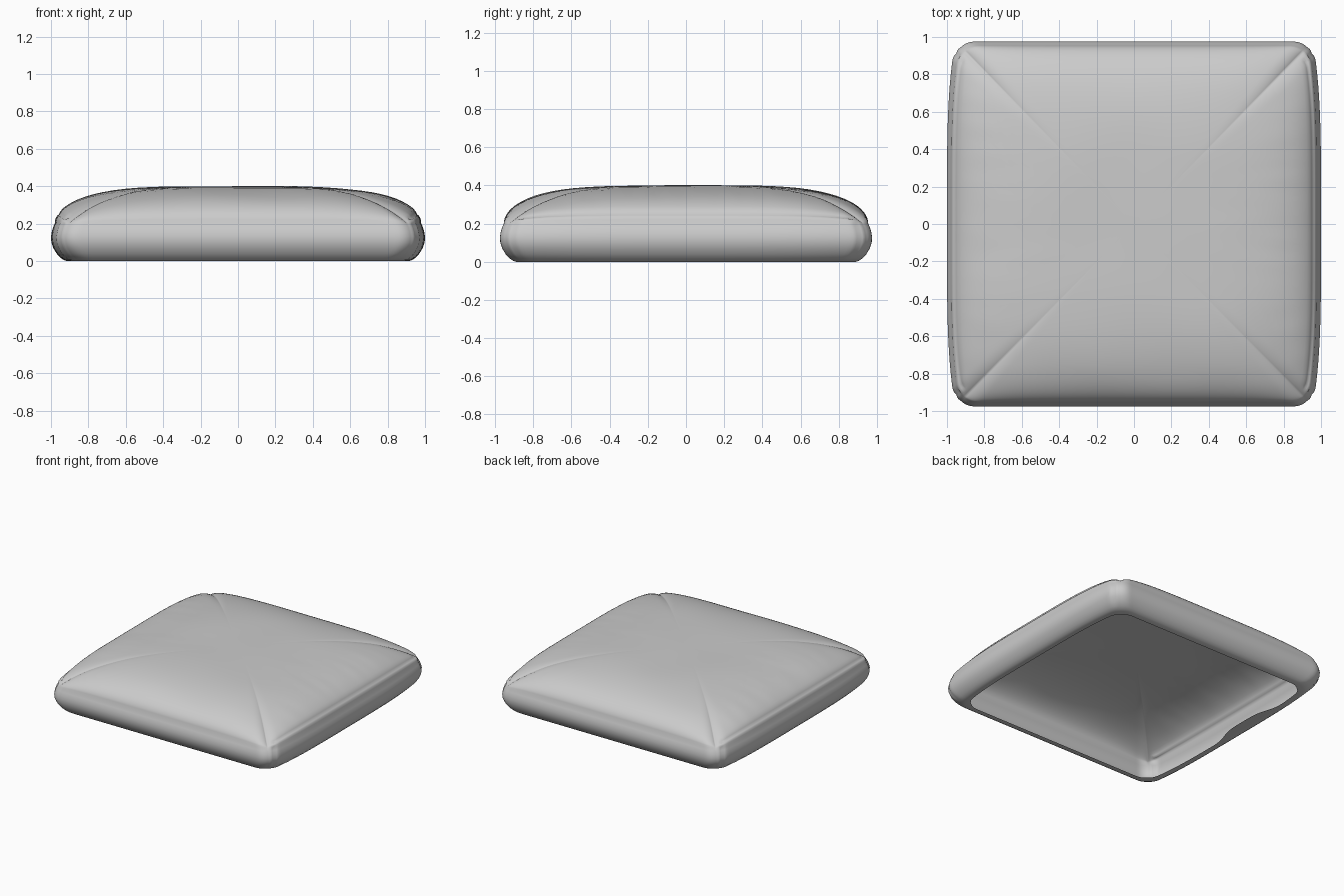
import bpy, bmesh, math
from mathutils import noise, Vector

if "Cube" in bpy.data.objects:
    bpy.data.objects.remove(bpy.data.objects["Cube"])

N = 64                       # segments per side of every ring
HY = 0.975


def square_ring():
    """Points round the unit square, anticlockwise, denser at the corners."""
    t = [math.sin(math.pi / 2 * (2 * i / N - 1)) * 0.6 + 0.4 * (2 * i / N - 1) for i in range(N)]
    return ([(a, -1) for a in t] + [(1, a) for a in t]
            + [(-a, 1) for a in t] + [(-1, -a) for a in t])


def plan(u, v, s, off):
    """Rounded-square outline, with the two x sides bulging out."""
    hx, hy, r = s * (0.955 + 0.045 * (1 - v ** 4)) - off, s * HY - off, 0.10 * s
    x, y = u * hx, v * hy
    cx = max(-(hx - r), min(hx - r, x))
    cy = max(-(hy - r), min(hy - r, y))
    dx, dy = x - cx, y - cy
    d = math.hypot(dx, dy)
    if d > 1e-6:
        k = max(abs(dx), abs(dy)) / d
        dx, dy = dx * k, dy * k
    return cx + dx, cy + dy


def side_point(u, v, z, off):
    x, y = plan(u, v, 1, off)
    # upright seam grooves at the ends of the x side panels
    if abs(u) > 0.99 and 0.03 < z:
        x -= math.copysign(0.008 * math.exp(-((abs(v) - 0.94) / 0.015) ** 2), u)
    # lumpy inner hem on the left side
    if off > 0.1 and u < -0.99:
        x += 0.06 * math.exp(-((v - 0.25) / 0.3) ** 4)
    return x, y, z


def top_point(u, v, s):
    x, y = plan(u, v, s, 0.02)
    U, V = s * u, s * v
    z = 0.2 + 0.2 * math.sqrt(max(0, (1 - U ** 4) * (1 - V ** 4)))
    fade = min(1, (1 - s) * 6)
    # soft wrinkles, stronger toward the stitched x sides
    z += fade * 0.004 * noise.noise(Vector((x * 2.5, y * 2.5, 0)))
    z += fade * 0.004 * abs(U) ** 3 * noise.noise(Vector((x * 3, y * 12, 4)))
    # seam groove along the x side panels
    if abs(u) > 0.99 and abs(v) < 0.95:
        z -= 0.010 * math.exp(-((s - 0.978) / 0.007) ** 2)
    return x, y, z


bm = bmesh.new()
ring_uv = square_ring()
rings = []
# turned-in hem and rounded side wall: (height, inset)
for z, off in [(0, 0.115), (0, 0.085), (0.006, 0.068), (0.018, 0.05), (0.04, 0.03),
               (0.07, 0.012), (0.10, 0.002), (0.13, 0), (0.155, 0.004), (0.18, 0.011), (0.2, 0.02)]:
    rings.append([bm.verts.new(side_point(u, v, z, off)) for u, v in ring_uv])
# puffed top, rings closing in on the centre
for s in [0.997, 0.992, 0.985, 0.978, 0.971, 0.96, 0.945, 0.925, 0.9, 0.87, 0.83, 0.79] + \
         [0.74 - 0.06 * i for i in range(12)]:
    rings.append([bm.verts.new(top_point(u, v, s)) for u, v in ring_uv])
M = len(ring_uv)
for a, b in zip(rings, rings[1:]):
    for i in range(M):
        j = (i + 1) % M
        bm.faces.new((a[i], a[j], b[j], b[i]))
centre = bm.verts.new(top_point(0, 0, 0))
for i in range(M):
    bm.faces.new((rings[-1][i], rings[-1][(i + 1) % M], centre))

me = bpy.data.meshes.new("seat_cushion")
bm.to_mesh(me)
bm.free()
cushion = bpy.data.objects.new("seat_cushion", me)
bpy.context.collection.objects.link(cushion)
for p in me.polygons:
    p.use_smooth = True
